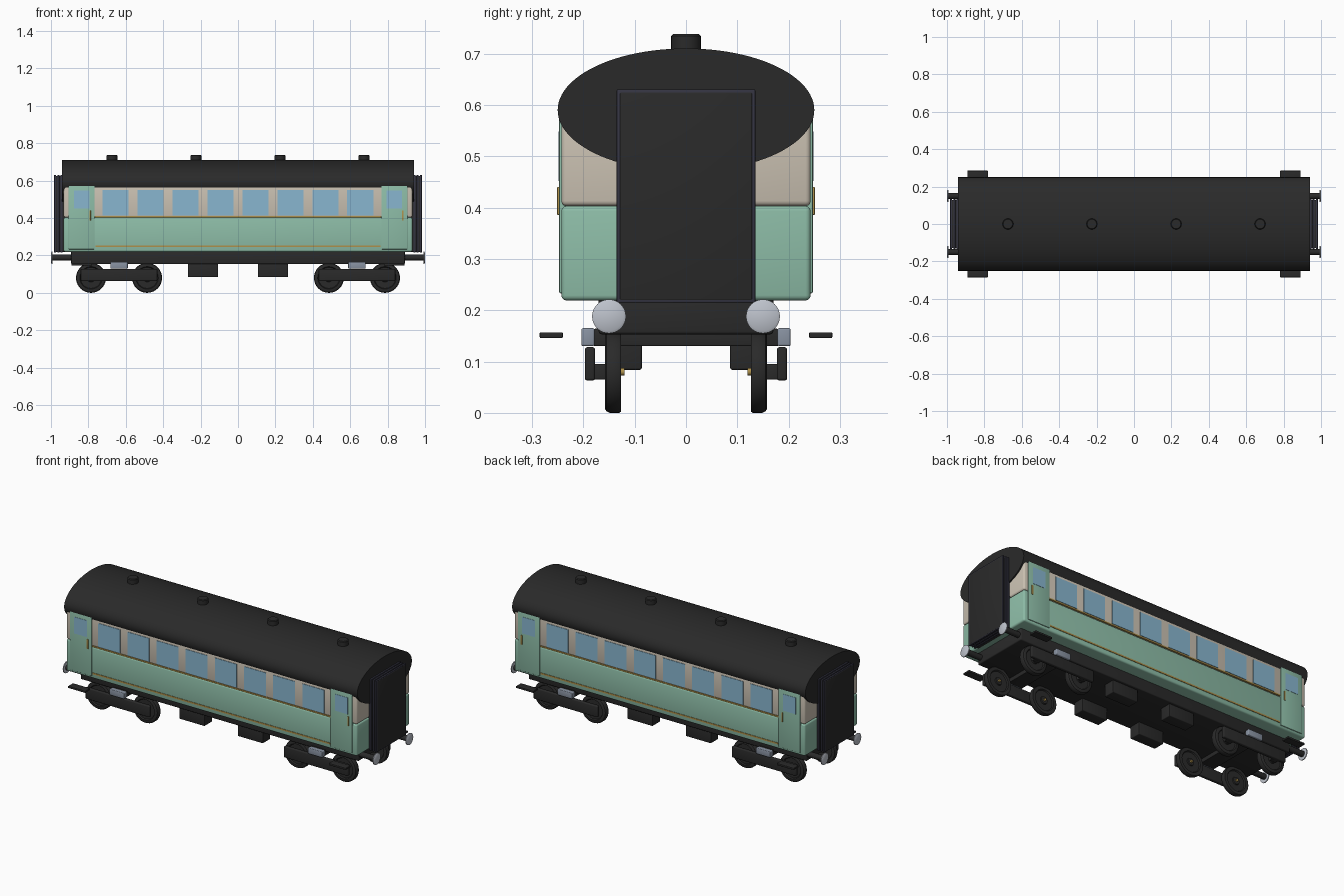
import bpy, bmesh, math
from mathutils import Matrix, Vector

if "Cube" in bpy.data.objects:
    bpy.data.objects.remove(bpy.data.objects["Cube"])


def material(name, r, g, b):
    m = bpy.data.materials.new(name)
    m.diffuse_color = (r, g, b, 1)
    m.use_nodes = True
    m.node_tree.nodes["Principled BSDF"].inputs["Base Color"].default_value = m.diffuse_color
    return m


GREEN = material("mint_green", 0.27, 0.51, 0.39)
CREAM = material("warm_cream", 0.60, 0.54, 0.45)
BLACK = material("soft_black", 0.023, 0.023, 0.023)
NAVY = material("dark_slate", 0.035, 0.035, 0.055)
GLASS = material("window_blue", 0.25, 0.47, 0.63)
GOLD = material("brass", 0.42, 0.28, 0.07)
SILVER = material("silver", 0.52, 0.55, 0.61)
STEEL = material("blue_steel", 0.25, 0.29, 0.36)


def finish(bm, name, mat):
    bmesh.ops.recalc_face_normals(bm, faces=bm.faces)
    me = bpy.data.meshes.new(name)
    bm.to_mesh(me)
    bm.free()
    me.materials.append(mat)
    for p in me.polygons:
        p.use_smooth = True
    me.set_sharp_from_angle(angle=math.radians(35))
    ob = bpy.data.objects.new(name, me)
    bpy.context.collection.objects.link(ob)
    return ob


def box(name, mat, x0, x1, y0, y1, z0, z1, bevel=0.0):
    """Box given by its limits, with optional rounded edges."""
    bm = bmesh.new()
    size = (abs(x1 - x0), abs(y1 - y0), abs(z1 - z0), 1)
    centre = Vector(((x0 + x1) / 2, (y0 + y1) / 2, (z0 + z1) / 2))
    bmesh.ops.create_cube(bm, size=1, matrix=Matrix.Translation(centre) @ Matrix.Diagonal(size))
    if bevel:
        bmesh.ops.bevel(bm, geom=bm.edges[:], offset=bevel, segments=3, profile=0.5, affect='EDGES')
    return finish(bm, name, mat)


def lathe(name, mat, profile, origin, axis, steps=32):
    """Spin (radius, height) points round an axis through origin."""
    bm = bmesh.new()
    verts = [bm.verts.new((r, 0, h)) for r, h in profile]
    edges = [bm.edges.new(p) for p in zip(verts, verts[1:])]
    bmesh.ops.spin(bm, geom=verts + edges, cent=(0, 0, 0), axis=(0, 0, 1),
                   angle=2 * math.pi, steps=steps)
    bmesh.ops.remove_doubles(bm, verts=bm.verts, dist=1e-5)
    turn = Vector((0, 0, 1)).rotation_difference(Vector(axis)).to_matrix().to_4x4()
    bm.transform(Matrix.Translation(origin) @ turn)
    return finish(bm, name, mat)


# body shell
box("lower_body", GREEN, -0.932, 0.932, -0.243, 0.243, 0.219, 0.403, 0.01)
box("upper_body", CREAM, -0.932, 0.932, -0.243, 0.243, 0.403, 0.60, 0.01)

# roof: full elliptical cylinder
bm = bmesh.new()
bmesh.ops.create_cone(bm, cap_ends=True, segments=96, radius1=1, radius2=1, depth=1.88)
bm.transform(Matrix.Translation((0, 0, 0.59)) @ Matrix.Diagonal((1, 0.25, 0.12, 1))
             @ Matrix.Rotation(math.pi / 2, 4, 'Y'))
finish(bm, "roof", BLACK)

# roof vents
for x in (-0.674, -0.225, 0.225, 0.674):
    lathe("roof_vent", BLACK, [(0, 0), (0.029, 0), (0.029, 0.034), (0.025, 0.038), (0, 0.038)],
          (x, 0, 0.70), (0, 0, 1), 24)

# side details
for s in (-1, 1):
    for i in range(8):
        x = -0.655 + 0.187 * i
        box("side_window", GLASS, x - 0.07, x + 0.07, s * 0.239, s * 0.2455, 0.414, 0.55)
    box("waist_line", GOLD, -0.765, 0.765, s * 0.239, s * 0.246, 0.403, 0.411)
    box("lower_stripe", GOLD, -0.762, 0.762, s * 0.239, s * 0.2455, 0.245, 0.254)
    for x in (-0.836, 0.836):
        box("door", GREEN, x - 0.07, x + 0.07, s * 0.235, s * 0.247, 0.233, 0.575, 0.003)
        box("door_window", GLASS, x - 0.041, x + 0.041, s * 0.242, s * 0.2485, 0.452, 0.548)
        box("door_handle", GOLD, x + 0.041, x + 0.049, s * 0.244, s * 0.251, 0.386, 0.44, 0.001)
        box("door_step", BLACK, x - 0.055, x + 0.055, s * 0.24, s * 0.285, 0.146, 0.157, 0.002)

# gangway bellows and buffers on both ends
for e in (-1, 1):
    box("gangway_core", BLACK, e * 0.92, e * 0.984, -0.129, 0.129, 0.219, 0.625, 0.003)
    for x in (0.938, 0.955, 0.972):
        box("gangway_fold", NAVY, e * x, e * (x + 0.011), -0.135, 0.135, 0.215, 0.63, 0.002)
    for y in (-0.15, 0.15):
        lathe("buffer_shank", BLACK, [(0, 0), (0.016, 0), (0.016, 0.12), (0, 0.12)],
              (e * 0.874, y, 0.188), (e, 0, 0), 20)
        lathe("buffer_head", SILVER, [(0, 0), (0.033, 0), (0.033, 0.005), (0.028, 0.008), (0, 0.009)],
              (e * 0.991, y, 0.188), (e, 0, 0), 32)

# underframe and equipment boxes
box("underframe", BLACK, -0.892, 0.892, -0.17, 0.17, 0.153, 0.225, 0.006)
for x in (-0.187, 0.187):
    for s in (-1, 1):
        box("equipment_box", BLACK, x - 0.081, x + 0.081, s * 0.086, s * 0.155, 0.084, 0.16, 0.004)

# bogies
wheel_profile = [(0, -0.014), (0.02, -0.014), (0.022, -0.008), (0.056, -0.008), (0.06, -0.015),
                 (0.078, -0.015), (0.08, -0.012), (0.08, 0.006), (0.077, 0.013), (0.072, 0.016),
                 (0.06, 0.016), (0.056, 0.009), (0.022, 0.009), (0.02, 0.015), (0, 0.015)]
for bx in (-0.636, 0.636):
    box("bolster", BLACK, bx - 0.045, bx + 0.045, -0.18, 0.18, 0.13, 0.164, 0.003)
    for s in (-1, 1):
        box("bolster_spring", STEEL, bx - 0.047, bx + 0.047, s * 0.178, s * 0.204, 0.13, 0.165, 0.004)
        box("bogie_side_frame", BLACK, bx - 0.205, bx + 0.205, s * 0.177, s * 0.197, 0.063, 0.128, 0.005)
        for wx in (bx - 0.15, bx + 0.15):
            lathe("wheel", BLACK, wheel_profile, (wx, s * 0.142, 0.08), (0, s, 0), 40)
            box("axle_box", BLACK, wx - 0.02, wx + 0.02, s * 0.154, s * 0.18, 0.065, 0.095, 0.003)
            lathe("axle_cap", GOLD, [(0, 0), (0.007, 0), (0.007, 0.01), (0, 0.01)],
                  (wx, s * 0.13, 0.08), (0, -s, 0), 16)
